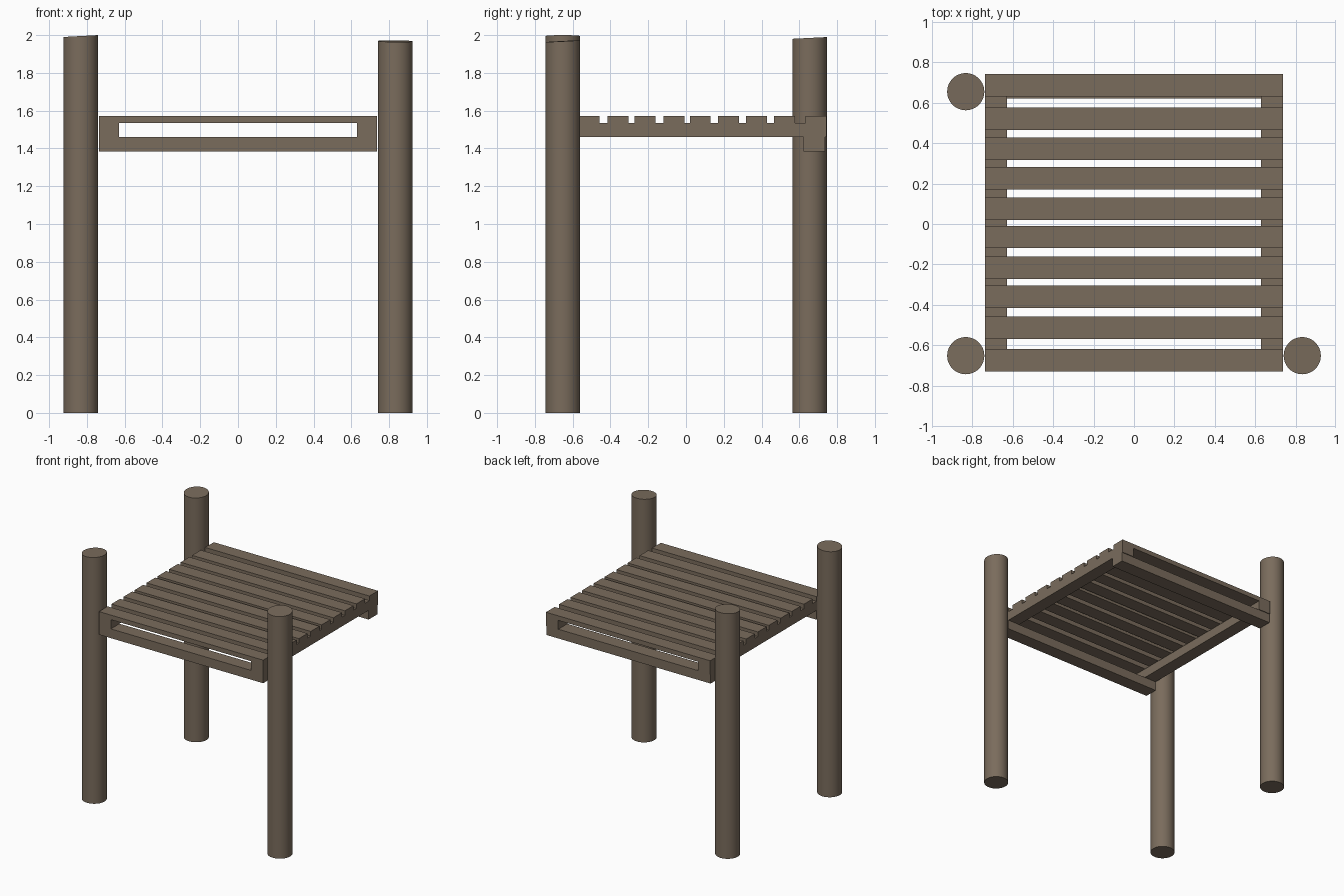
import bpy, bmesh, math

if "Cube" in bpy.data.objects:
    bpy.data.objects.remove(bpy.data.objects["Cube"])

wood = bpy.data.materials.new("weathered wood")
wood.diffuse_color = (0.195, 0.15, 0.108, 1)
wood.use_nodes = True
wood.node_tree.nodes["Principled BSDF"].inputs["Base Color"].default_value = wood.diffuse_color


def finish(bm, name):
    mesh = bpy.data.meshes.new(name)
    bm.to_mesh(mesh)
    bm.free()
    mesh.materials.append(wood)
    ob = bpy.data.objects.new(name, mesh)
    bpy.context.collection.objects.link(ob)
    return ob


def board(name, x0, x1, y0, y1, z0, z1):
    bm = bmesh.new()
    bmesh.ops.create_cube(bm, size=1)
    for v in bm.verts:
        v.co = (x1 if v.co.x > 0 else x0,
                y1 if v.co.y > 0 else y0,
                z1 if v.co.z > 0 else z0)
    finish(bm, name)


def post(name, cx, cy, top, slope_x, slope_y):
    """Round post whose sawn top is slightly tilted."""
    bm = bmesh.new()
    bmesh.ops.create_cone(bm, cap_ends=True, segments=48,
                          radius1=0.092, radius2=0.092, depth=1)
    for v in bm.verts:
        x, y = v.co.x, v.co.y
        z = top + slope_x * x + slope_y * y if v.co.z > 0 else 0
        v.co = (cx + x, cy + y, z)
    ob = finish(bm, name)
    bpy.context.view_layer.objects.active = ob
    ob.select_set(True)
    bpy.ops.object.shade_smooth_by_angle(angle=math.radians(35))
    ob.select_set(False)


# Three posts (the back right corner is open)
post("front_left_post", -0.833, -0.652, 1.995, 0.054, 0.0)
post("front_right_post", 0.833, -0.652, 1.968, -0.01, 0.05)
post("back_left_post", -0.833, 0.655, 1.985, 0.0, 0.05)

# Lower cross beams
board("front_beam", -0.737, 0.737, -0.73, -0.62, 1.385, 1.46)
board("back_beam", -0.737, 0.737, 0.622, 0.737, 1.385, 1.46)

# Side rails
board("left_rail", -0.737, -0.63, -0.73, 0.743, 1.46, 1.535)
board("right_rail", 0.63, 0.737, -0.73, 0.743, 1.46, 1.535)

# Deck slats, slightly uneven gaps
starts = (-0.73, -0.57, -0.415, -0.273, -0.12, 0.02, 0.17, 0.318, 0.465, 0.632)
for i, y in enumerate(starts):
    board(f"deck_slat_{i + 1}", -0.737, 0.737, y, y + 0.111, 1.535, 1.572)
